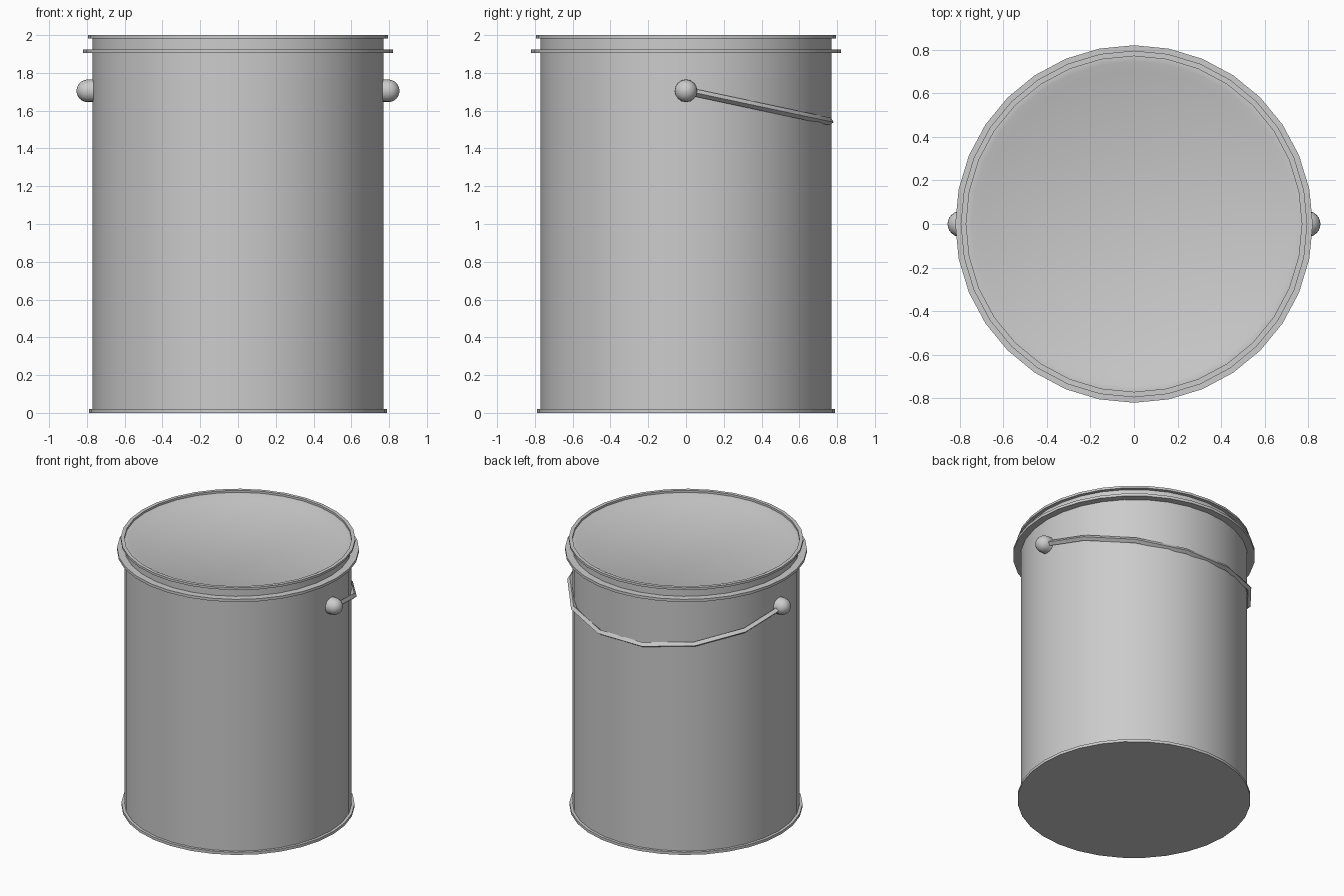
import bpy, bmesh, math

if "Cube" in bpy.data.objects:
    bpy.data.objects.remove(bpy.data.objects["Cube"])

SIDES = 32


def finish(name, bm, smooth=True):
    bmesh.ops.recalc_face_normals(bm, faces=bm.faces[:])
    me = bpy.data.meshes.new(name)
    bm.to_mesh(me)
    bm.free()
    ob = bpy.data.objects.new(name, me)
    bpy.context.collection.objects.link(ob)
    bpy.ops.object.select_all(action='DESELECT')
    ob.select_set(True)
    bpy.context.view_layer.objects.active = ob
    if smooth:
        bpy.ops.object.shade_smooth_by_angle(angle=math.radians(30))
    return ob


def lathe(bm, profile, sides, place):
    """Revolve (radius, height) points; radius 0 is not needed, ends are capped."""
    rings = []
    for r, h in profile:
        rings.append([bm.verts.new(place(r * math.cos(2 * math.pi * i / sides),
                                         r * math.sin(2 * math.pi * i / sides), h))
                      for i in range(sides)])
    for a, b in zip(rings, rings[1:]):
        for i in range(sides):
            j = (i + 1) % sides
            bm.faces.new((a[i], a[j], b[j], b[i]))
    bm.faces.new(rings[0][::-1])
    bm.faces.new(rings[-1])


# Can: bottom rim, wall, bead, top rim and recessed lid in one profile
bm = bmesh.new()
lathe(bm, [(0.79, 0), (0.79, 0.02), (0.77, 0.02),
           (0.77, 1.905), (0.82, 1.905), (0.82, 1.925), (0.77, 1.925),
           (0.77, 1.983), (0.795, 1.983), (0.795, 2.0), (0.77, 2.0),
           (0.77, 1.985), (0.745, 1.985), (0.70, 1.965)],
      SIDES, lambda x, y, z: (x, y, z))
finish("can", bm)

# Domed handle pegs on both sides
R, PEG_Z = 0.06, 1.705
dome = [(R, 0.755), (R, 0.795)]
dome += [(R * math.cos(math.radians(a)), 0.795 + R * math.sin(math.radians(a)))
         for a in (15, 30, 45, 60, 75, 87)]
for name, s in (("peg_right", 1), ("peg_left", -1)):
    bm = bmesh.new()
    lathe(bm, dome, 16, lambda x, y, h, s=s: (s * h, x, PEG_Z + y))
    finish(name, bm)

# Wire handle: seven straight segments, diamond section, hanging at the back
SEGS, RAD, T, TILT = 7, 0.80, 0.02, math.radians(12)
bm = bmesh.new()
rings = []
for i in range(SEGS + 1):
    a = math.pi * i / SEGS
    ring = []
    for dr, dz in ((T, 0), (0, T), (-T, 0), (0, -T)):
        x, y = (RAD + dr) * math.cos(a), (RAD + dr) * math.sin(a)
        ring.append(bm.verts.new((x, y * math.cos(TILT) + dz * math.sin(TILT),
                                  PEG_Z - y * math.sin(TILT) + dz * math.cos(TILT))))
    rings.append(ring)
for a, b in zip(rings, rings[1:]):
    for k in range(4):
        m = (k + 1) % 4
        bm.faces.new((a[k], a[m], b[m], b[k]))
bm.faces.new(rings[0])
bm.faces.new(rings[-1])
finish("handle", bm)
